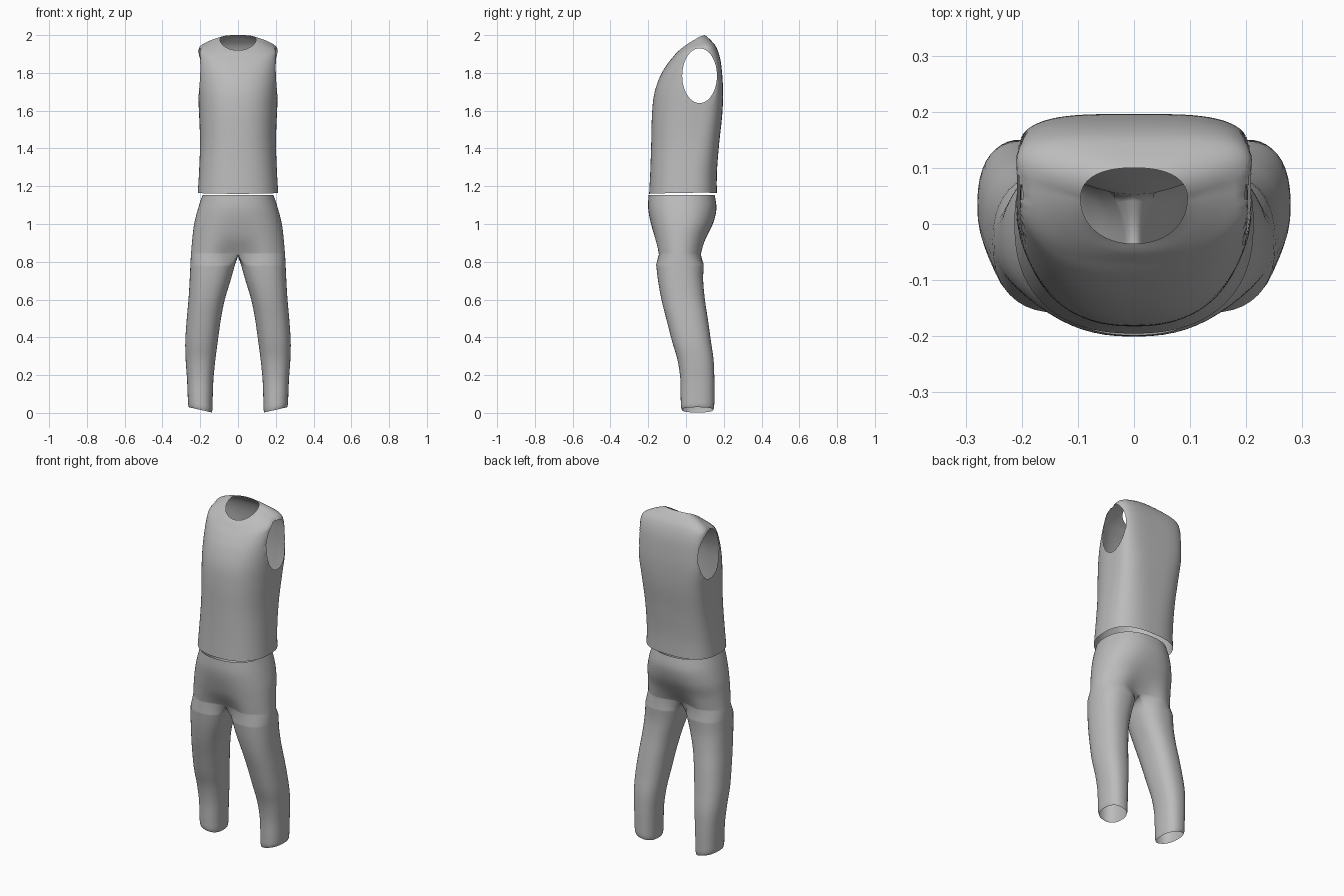
import bpy, bmesh, math

if "Cube" in bpy.data.objects:
    bpy.data.objects.remove(bpy.data.objects["Cube"])

grey = bpy.data.materials.new("cloth grey")
grey.diffuse_color = (0.5, 0.5, 0.5, 1)
grey.use_nodes = True
grey.node_tree.nodes["Principled BSDF"].inputs["Base Color"].default_value = grey.diffuse_color


def spow(v, p):
    return math.copysign(abs(v) ** p, v)


def spline(rows, n):
    """Catmull-Rom interpolation between rows of numbers."""
    out = []
    for i in range(len(rows) - 1):
        a, b, c, d = (rows[max(i - 1, 0)], rows[i], rows[i + 1],
                      rows[min(i + 2, len(rows) - 1)])
        for k in range(n):
            t = k / n
            out.append([0.5 * (2 * q + (r - p) * t + (2 * p - 5 * q + 4 * r - s) * t * t
                               + (3 * q - p - 3 * r + s) * t ** 3)
                        for p, q, r, s in zip(a, b, c, d)])
    out.append(list(rows[-1]))
    return out


def loft(bm, rings, closed=True):
    n = len(rings[0])
    for a, b in zip(rings, rings[1:]):
        for i in range(n if closed else n - 1):
            j = (i + 1) % n
            bm.faces.new((a[i], a[j], b[j], b[i]))


def finish(bm, name, mirror=False):
    bmesh.ops.recalc_face_normals(bm, faces=bm.faces)
    me = bpy.data.meshes.new(name)
    bm.to_mesh(me)
    bm.free()
    me.materials.append(grey)
    ob = bpy.data.objects.new(name, me)
    bpy.context.collection.objects.link(ob)
    if mirror:
        mod = ob.modifiers.new("mirror", 'MIRROR')
        mod.merge_threshold = 0.0005
    for p in me.polygons:
        p.use_smooth = True
    return ob


# Sleeveless shirt: tilted rings from hem to neckline
# half width, front y, back y, side y, front z, back z, side z, front power, back power
shirt_rows = [
    (.213, -.195, .163, .00, 1.16, 1.165, 1.165, .85, .75),
    (.206, -.189, .164, .01, 1.28, 1.28, 1.28, .85, .72),
    (.201, -.184, .176, .03, 1.43, 1.43, 1.43, .85, .65),
    (.206, -.180, .192, .05, 1.58, 1.58, 1.58, .85, .58),
    (.214, -.168, .196, .07, 1.69, 1.70, 1.70, .85, .52),
    (.216, -.138, .191, .07, 1.78, 1.80, 1.80, .85, .50),
    (.214, -.100, .180, .07, 1.845, 1.88, 1.885, .85, .50),
    (.205, -.068, .158, .07, 1.885, 1.94, 1.93, .85, .55),
    (.150, -.050, .126, .06, 1.907, 1.978, 1.96, .9, .7),
    (.095, -.035, .100, .045, 1.92, 2.0, 1.975, .95, .85),
]
bm = bmesh.new()
N = 128
rings = []
for w, yf, yb, ys, zf, zb, zs, pf, pb in spline(shirt_rows, 6):
    ring = []
    for i in range(N):
        t = 2 * math.pi * i / N
        c, s = math.cos(t), math.sin(t)
        p, reach = (pb, yb - ys) if s > 0 else (pf, ys - yf)
        y = spow(s, p)
        z = zs + (zb - zf) / 2 * y + ((zf + zb) / 2 - zs) * y * y
        ring.append(bm.verts.new((w * spow(c, p), ys + reach * y, z)))
    rings.append(ring)
loft(bm, rings)

# Armholes: remove an oval on each side and draw its rim to a clean curve
CY, CZ, RY, RZ = .072, 1.785, .092, .145


def oval(v):
    return math.hypot((v.co.y - CY) / RY, (v.co.z - CZ) / RZ)


bmesh.ops.delete(bm, geom=[v for v in bm.verts if abs(v.co.x) > .13 and oval(v) < 1],
                 context='VERTS')
for v in bm.verts:
    if v.is_boundary and abs(v.co.x) > .13 and 1.5 < v.co.z < 1.99:
        r = oval(v)
        v.co.y = CY + (v.co.y - CY) / r
        v.co.z = CZ + (v.co.z - CZ) / r
finish(bm, "sleeveless_shirt")

# Trousers: right half, hip half-rings that split into a leg, then mirrored
# z, half width, front y, back y, centre pinch
hip_rows = [
    (1.153, .188, -.198, .152, 0),
    (1.08, .212, -.200, .161, .0),
    (1.00, .232, -.190, .147, .03),
    (.92, .242, -.177, .118, .12),
    (.84, .249, -.165, .100, .36),
]
# z, inner x, outer x, front y, back y, cuff tilt
leg_rows = [
    (.785, .016, .252, -.158, .094, 0),
    (.70, .040, .256, -.148, .091, 0),
    (.60, .070, .262, -.130, .100, 0),
    (.50, .090, .271, -.105, .115, 0),
    (.38, .107, .279, -.074, .132, 0),
    (.28, .120, .277, -.045, .146, 0),
    (.18, .130, .270, -.030, .150, 0),
    (.08, .134, .266, -.028, .150, .004),
    (.035, .135, .264, -.027, .149, .010),
    (.016, .138, .260, -.022, .144, .014),
]
bm = bmesh.new()
M, K = 33, 15
rings = []
for z, w, yf, yb, pinch in spline(hip_rows, 6):
    ring = []
    for i in range(M):
        t = math.pi * (i / (M - 1) - .5)
        s = math.sin(t)
        y = spow(s, .9) * (1 - pinch * s ** 14)
        x = 0 if i in (0, M - 1) else w * max(math.cos(t), 0) ** .85
        ring.append(bm.verts.new((x, (yf + yb) / 2 + (yb - yf) / 2 * y, z)))
    rings.append(ring)
loft(bm, rings, closed=False)

# Crotch seam closes the last hip ring into the first leg ring
front, back = rings[-1][0].co, rings[-1][-1].co
seam = []
for k in range(1, K + 1):
    co = back.lerp(front, k / (K + 1))
    co.x = 0
    co.z -= .012 * math.sin(math.pi * k / (K + 1))
    seam.append(bm.verts.new(co))
legs = [rings[-1] + seam]
SPAN = math.radians(145)
for z, xi, xo, yf, yb, tilt in spline(leg_rows, 5):
    angles = [SPAN * (2 * i / (M - 1) - 1) for i in range(M)]
    angles += [SPAN + (2 * math.pi - 2 * SPAN) * k / (K + 1) for k in range(1, K + 1)]
    ring = []
    for t in angles:
        c, s = spow(math.cos(t), .85), spow(math.sin(t), .85)
        ring.append(bm.verts.new(((xi + xo) / 2 + (xo - xi) / 2 * c,
                                  (yf + yb) / 2 + (yb - yf) / 2 * s, z + tilt * c)))
    legs.append(ring)
loft(bm, legs)
finish(bm, "trousers", mirror=True)
